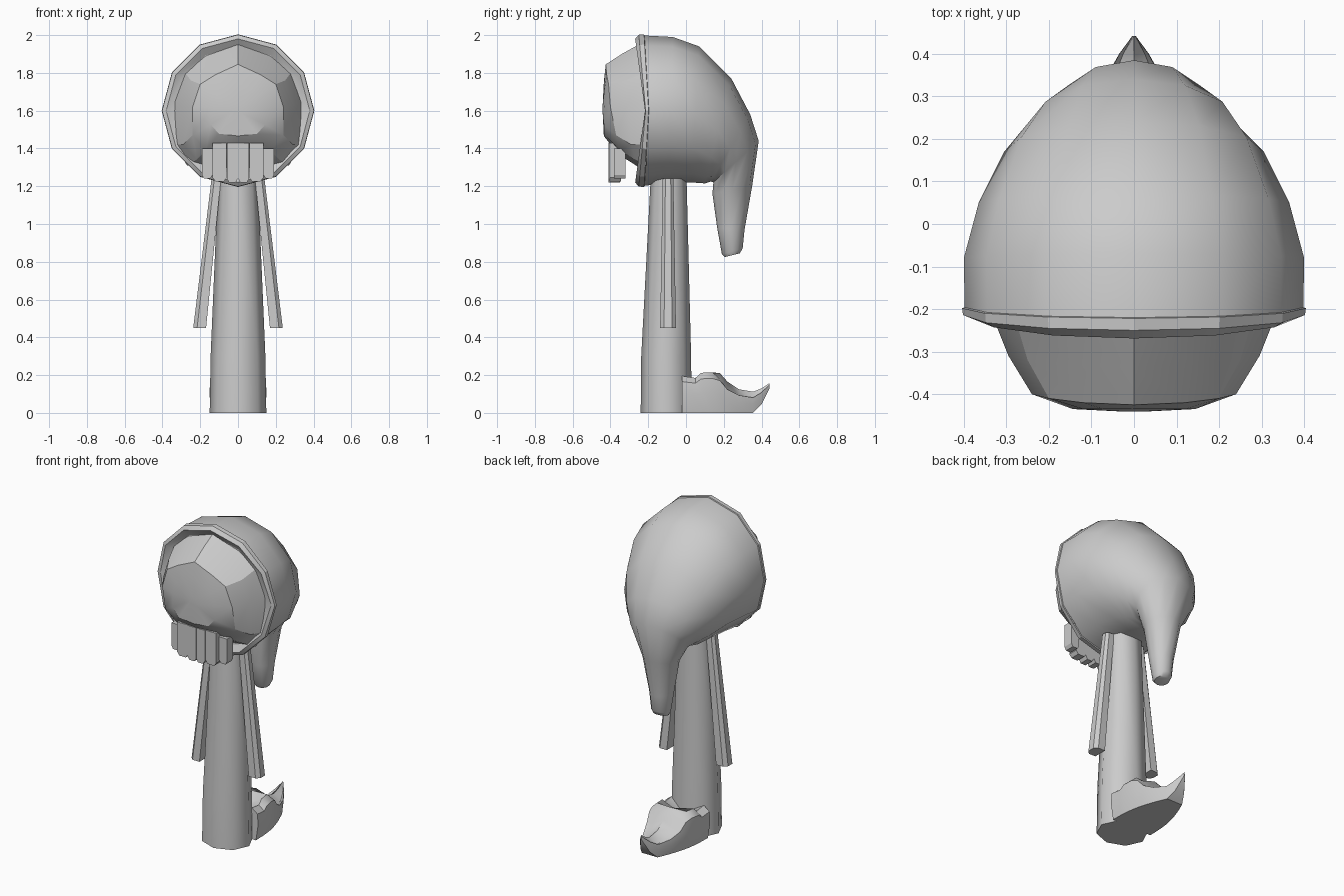
import bpy, bmesh, math

if "Cube" in bpy.data.objects:
    bpy.data.objects.remove(bpy.data.objects["Cube"])


def loft(name, rings, angle=35):
    """Skin a list of equal-length point rings and cap both ends."""
    bm = bmesh.new()
    vs = [[bm.verts.new(p) for p in ring] for ring in rings]
    n = len(rings[0])
    for a, b in zip(vs, vs[1:]):
        for i in range(n):
            j = (i + 1) % n
            bm.faces.new((a[i], a[j], b[j], b[i]))
    bm.faces.new(vs[0])
    bm.faces.new(vs[-1])
    bmesh.ops.remove_doubles(bm, verts=bm.verts, dist=0.0005)
    bmesh.ops.recalc_face_normals(bm, faces=bm.faces)
    me = bpy.data.meshes.new(name)
    bm.to_mesh(me)
    bm.free()
    ob = bpy.data.objects.new(name, me)
    bpy.context.collection.objects.link(ob)
    bpy.ops.object.select_all(action='DESELECT')
    ob.select_set(True)
    bpy.context.view_layer.objects.active = ob
    bpy.ops.object.shade_smooth_by_angle(angle=math.radians(angle))
    return ob


def mirrored(half):
    """Close a half outline (x >= 0) by mirroring it in x."""
    return half + [(-x, y, z) for x, y, z in reversed(half) if x > 0.0001]


def turn(n):
    return [2 * math.pi * i / n for i in range(n)]


# hood: 12-sided sections sweeping back and hanging down as a tail
def hood_ring(ty, tz, by, bz, w):
    cy, cz, hy, hz = (ty + by) / 2, (tz + bz) / 2, (ty - by) / 2, (tz - bz) / 2
    return [(w * math.sin(t), cy + hy * math.cos(t), cz + hz * math.cos(t)) for t in turn(12)]


def rim_ring(r, y, bend):
    return [(r * math.sin(t), y - bend * abs(math.cos(t)), 1.6 + r * math.cos(t)) for t in turn(12)]


sections = [
    (-0.07, 1.99, -0.09, 1.22, 0.40), (0.07, 1.94, 0.03, 1.22, 0.365),
    (0.24, 1.77, 0.10, 1.215, 0.305), (0.34, 1.58, 0.13, 1.225, 0.24),
    (0.385, 1.44, 0.145, 1.22, 0.18), (0.35, 1.20, 0.14, 1.16, 0.105),
    (0.31, 0.97, 0.165, 0.98, 0.07), (0.30, 0.87, 0.19, 0.84, 0.055),
    (0.285, 0.845, 0.205, 0.825, 0.045),
]
loft("hood", [rim_ring(0.398, -0.198, 0.024)] + [hood_ring(*s) for s in sections], 50)

# raised rim round the hood opening, with a recessed inside
loft("hood_rim", [rim_ring(0.38, -0.19, 0.024), rim_ring(0.404, -0.198, 0.024),
                  rim_ring(0.402, -0.214, 0.036), rim_ring(0.38, -0.217, 0.052),
                  rim_ring(0.34, -0.21, 0.03)], 25)

# face mask: outline stepping forward to a slightly domed front
outer = [(0, -0.25, 1.95), (0.17, -0.24, 1.89), (0.28, -0.22, 1.80), (0.335, -0.21, 1.65),
         (0.335, -0.21, 1.42), (0.27, -0.21, 1.31), (0, -0.22, 1.28)]
middle = [(0, -0.34, 1.90), (0.14, -0.33, 1.84), (0.25, -0.32, 1.76), (0.295, -0.31, 1.63),
          (0.29, -0.29, 1.42), (0.22, -0.27, 1.34), (0, -0.28, 1.32)]
front = [(0, -0.425, 1.845), (0.12, -0.42, 1.79), (0.20, -0.41, 1.74), (0.24, -0.40, 1.62),
         (0.24, -0.37, 1.47), (0.17, -0.35, 1.39), (0, -0.36, 1.37)]
dome = [(x * 0.6, -0.435, 1.61 + (z - 1.61) * 0.6) for x, y, z in front]
tip = [(x * 0.1, -0.441, 1.61 + (z - 1.61) * 0.1) for x, y, z in front]
loft("face", [mirrored(r) for r in (outer, middle, front, dome, tip)], 25)


# row of teeth with chamfered lower ends
def tooth(name, x, w, y, top, bottom):
    outline = [(-w, top), (w, top), (w, bottom + 0.02), (w * 0.6, bottom),
               (-w * 0.6, bottom), (-w, bottom + 0.02)]
    loft(name, [[(x + px, yy, pz) for px, pz in outline] for yy in (y, y + 0.06)], 20)


for s, side in ((-1, "left"), (1, "right")):
    tooth("inner_tooth_" + side, s * 0.03, 0.029, -0.41, 1.43, 1.22)
    tooth("middle_tooth_" + side, s * 0.097, 0.037, -0.405, 1.43, 1.225)
    tooth("outer_tooth_" + side, s * 0.163, 0.028, -0.38, 1.40, 1.24)

# tapered eight-sided body
loft("body", [[(rx * math.sin(t), cy + ry * math.cos(t), z) for t in turn(8)]
              for rx, ry, cy, z in ((0.15, 0.135, -0.105, 0), (0.145, 0.132, -0.105, 0.3),
                                    (0.105, 0.095, -0.092, 1.24))], 50)

# thin hanging arms
for s, side in ((-1, "left"), (1, "right")):
    loft("arm_" + side, [[(s * (cx + rx * a), -0.095 + ry * b, z) for a, b in
                          ((-1, -1), (0.4, -1), (1, -0.5), (1, 0.5), (0.4, 1), (-1, 1))]
                         for cx, rx, ry, z in ((0.115, 0.025, 0.028, 1.24),
                                               (0.203, 0.034, 0.042, 0.45))], 20)


# slipper with an open cuff and a curled toe
def shoe_ring(y, w, bottom, edge, centre):
    mid = bottom + (edge - bottom) * 0.5
    return mirrored([(0, y, centre), (w * 0.72, y, edge - (0.02 if centre > edge else 0)),
                     (w * 0.97, y, edge - (edge - mid) * 0.3), (w, y, mid),
                     (w * 0.9, y, bottom), (0, y, bottom)])


loft("slipper", [shoe_ring(*s) for s in (
    (-0.02, 0.152, 0, 0.195, 0.14), (0.05, 0.150, 0, 0.185, 0.14),
    (0.08, 0.148, 0, 0.212, 0.15), (0.14, 0.140, 0, 0.215, 0.212),
    (0.18, 0.130, 0, 0.20, 0.21), (0.22, 0.118, 0, 0.145, 0.165),
    (0.28, 0.095, 0, 0.11, 0.125), (0.355, 0.06, 0, 0.095, 0.112),
    (0.40, 0.035, 0.045, 0.12, 0.13), (0.442, 0.004, 0.13, 0.153, 0.157))], 35)
